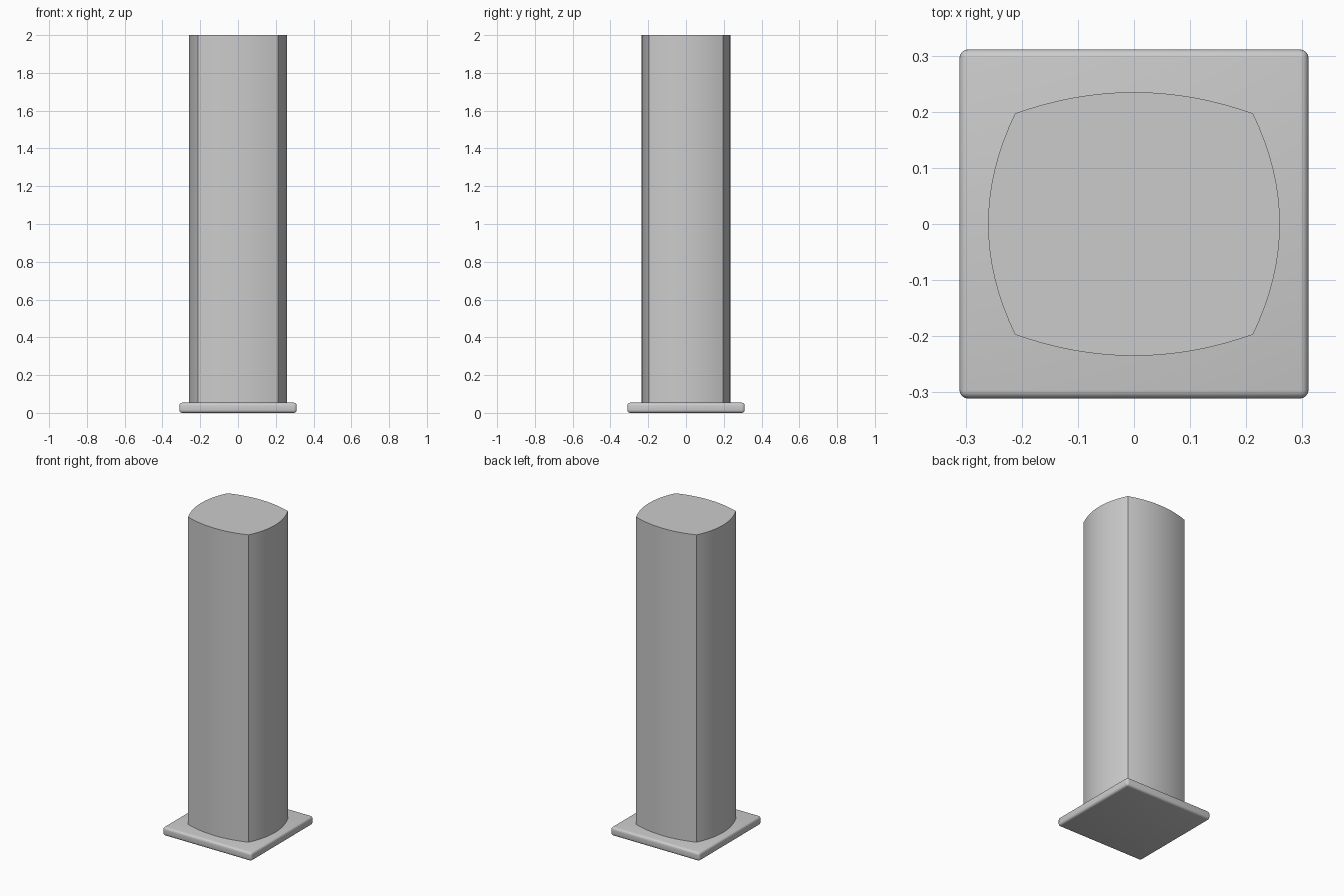
import bpy, bmesh

if "Cube" in bpy.data.objects:
    bpy.data.objects.remove(bpy.data.objects["Cube"])

# Column cross-section: four gently bowed sides meeting at sharp corners
CX, CY = 0.212, 0.197        # corner position
BX, BY = 0.260, 0.235        # furthest bulge of each side
STEPS = 16
BASE_TOP, TOP = 0.054, 2.0


def bow(edge, bulge, t):
    return edge + (bulge - edge) * (1 - t * t)


def profile():
    ts = [-1 + 2 * i / STEPS for i in range(STEPS)]
    right = [(bow(CX, BX, t), t * CY) for t in ts]
    back = [(-t * CX, bow(CY, BY, t)) for t in ts]
    half = right + back
    return half + [(-x, -y) for x, y in half]


def finish(name, bm):
    mesh = bpy.data.meshes.new(name)
    bm.to_mesh(mesh)
    bm.free()
    obj = bpy.data.objects.new(name, mesh)
    bpy.context.collection.objects.link(obj)
    bpy.ops.object.select_all(action='DESELECT')
    bpy.context.view_layer.objects.active = obj
    obj.select_set(True)
    return obj


# Column shaft
bm = bmesh.new()
face = bm.faces.new([bm.verts.new((x, y, BASE_TOP)) for x, y in profile()])
ret = bmesh.ops.extrude_face_region(bm, geom=[face], use_keep_orig=True)
for v in ret['geom']:
    if isinstance(v, bmesh.types.BMVert):
        v.co.z = TOP
bmesh.ops.recalc_face_normals(bm, faces=bm.faces)
finish("column_shaft", bm)
bpy.ops.object.shade_smooth_by_angle(angle=0.5)

# Base plate with rounded edges
bm = bmesh.new()
bmesh.ops.create_cube(bm, size=1)
for v in bm.verts:
    v.co.x *= 0.622
    v.co.y *= 0.622
    v.co.z = (v.co.z + 0.5) * BASE_TOP
bmesh.ops.bevel(bm, geom=bm.edges[:], offset=0.015, segments=4,
                profile=0.5, affect='EDGES')
finish("base_plate", bm)
bpy.ops.object.shade_smooth_by_angle(angle=0.6)
